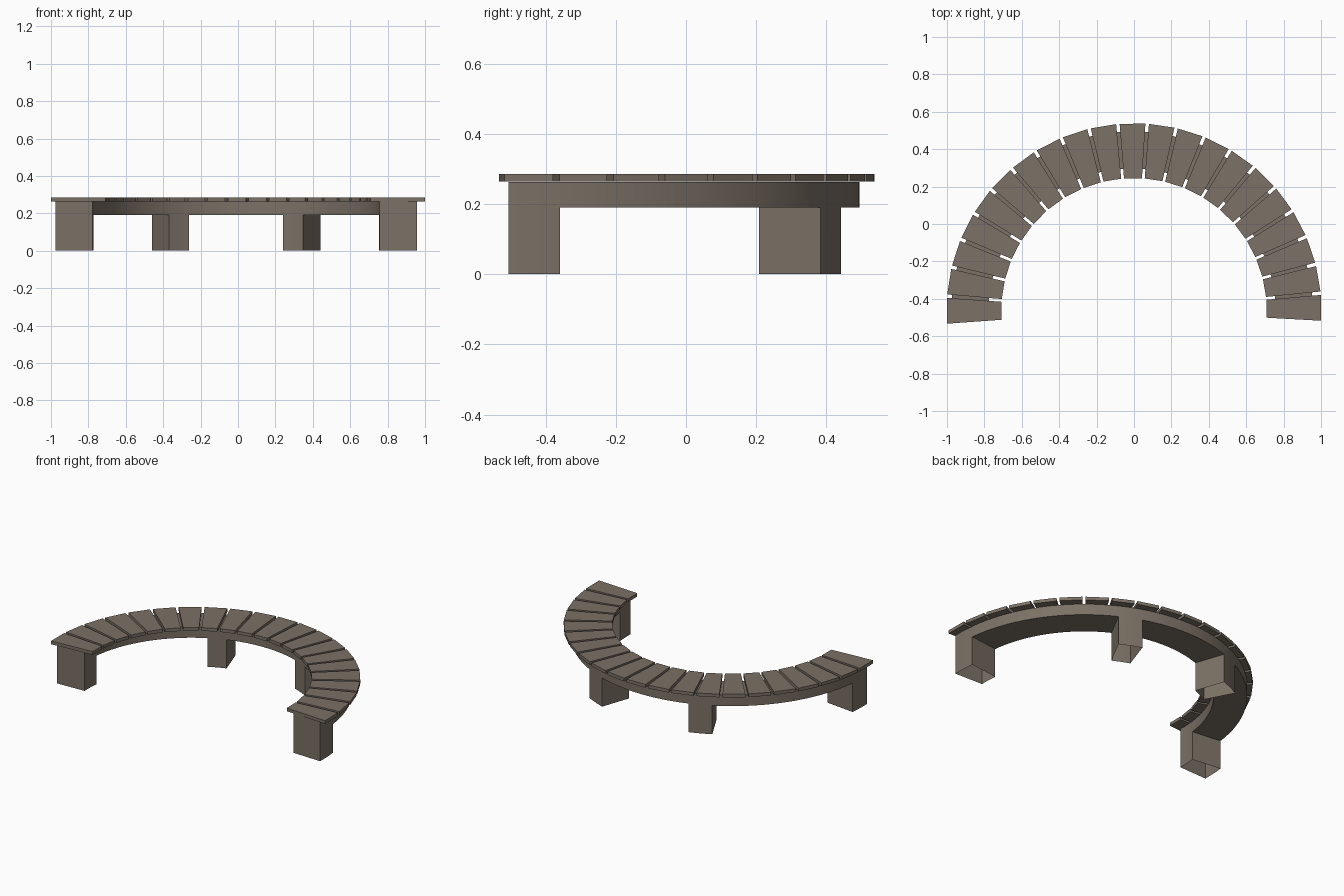
import bpy, bmesh, math
from mathutils import Matrix

if "Cube" in bpy.data.objects:
    bpy.data.objects.remove(bpy.data.objects["Cube"])

mat = bpy.data.materials.new("weathered wood")
mat.diffuse_color = (0.2, 0.165, 0.132, 1)
mat.use_nodes = True
mat.node_tree.nodes["Principled BSDF"].inputs["Base Color"].default_value = mat.diffuse_color


def finish(name, bm):
    bm.normal_update()
    me = bpy.data.meshes.new(name)
    bm.to_mesh(me)
    bm.free()
    me.materials.append(mat)
    ob = bpy.data.objects.new(name, me)
    bpy.context.collection.objects.link(ob)
    return ob


# Curved frame: ring of box sections; legs are sectors extended to the floor
CX, CY, RI, RO = -0.01, -0.472, 0.768, 0.967
TOP, LOW = 0.262, 0.19
# (start angle, end angle, steps, is leg)
spans = [(-2, 6.7, 3, True), (6.7, 62.2, 18, False), (62.2, 70.9, 3, True),
         (70.9, 109.1, 12, False), (109.1, 117.8, 3, True),
         (117.8, 173.3, 18, False), (173.3, 182, 3, True)]

bm = bmesh.new()


def ring_point(r, a, z):
    a = math.radians(a)
    return bm.verts.new((CX + r * math.cos(a), CY + r * math.sin(a), z))


def quad(*pts):
    bm.faces.new([ring_point(*p) for p in pts])


for a0, a1, n, leg in spans:
    for i in range(n):
        a = a0 + (a1 - a0) * i / n
        b = a0 + (a1 - a0) * (i + 1) / n
        quad((RI, a, TOP), (RO, a, TOP), (RO, b, TOP), (RI, b, TOP))
        levels = [TOP, LOW, 0] if leg else [TOP, LOW]
        for hi, lo in zip(levels, levels[1:]):
            quad((RO, a, lo), (RO, b, lo), (RO, b, hi), (RO, a, hi))
            quad((RI, b, lo), (RI, a, lo), (RI, a, hi), (RI, b, hi))
        if not leg:
            quad((RI, b, LOW), (RO, b, LOW), (RO, a, LOW), (RI, a, LOW))
    if leg:
        # radial side walls, full height at the two bench ends; feet are open
        ha = TOP if a0 == -2 else LOW
        hb = TOP if a1 == 182 else LOW
        quad((RI, a0, 0), (RO, a0, 0), (RO, a0, ha), (RI, a0, ha))
        quad((RO, a1, 0), (RI, a1, 0), (RI, a1, hb), (RO, a1, hb))
bmesh.ops.remove_doubles(bm, verts=bm.verts, dist=0.0005)
frame = finish("frame_and_legs", bm)
bpy.context.view_layer.objects.active = frame
frame.select_set(True)
bpy.ops.object.shade_smooth_by_angle(angle=math.radians(30))
frame.select_set(False)

# Tapered seat slats fanned around the arc
for k in range(21):
    bm = bmesh.new()
    bmesh.ops.create_cube(bm, size=1)
    for v in bm.verts:
        outer = v.co.x > 0
        v.co.y *= 0.138 if outer else 0.096
        v.co.x = 1.0 if outer else 0.708
        v.co.z = 0.285 if v.co.z > 0 else 0.2635
    rot = Matrix.Rotation(math.radians(180 - 8.955 * k), 4, 'Z')
    bm.transform(Matrix.Translation((0, -0.464, 0)) @ rot)
    finish(f"seat_slat_{k + 1}", bm)
